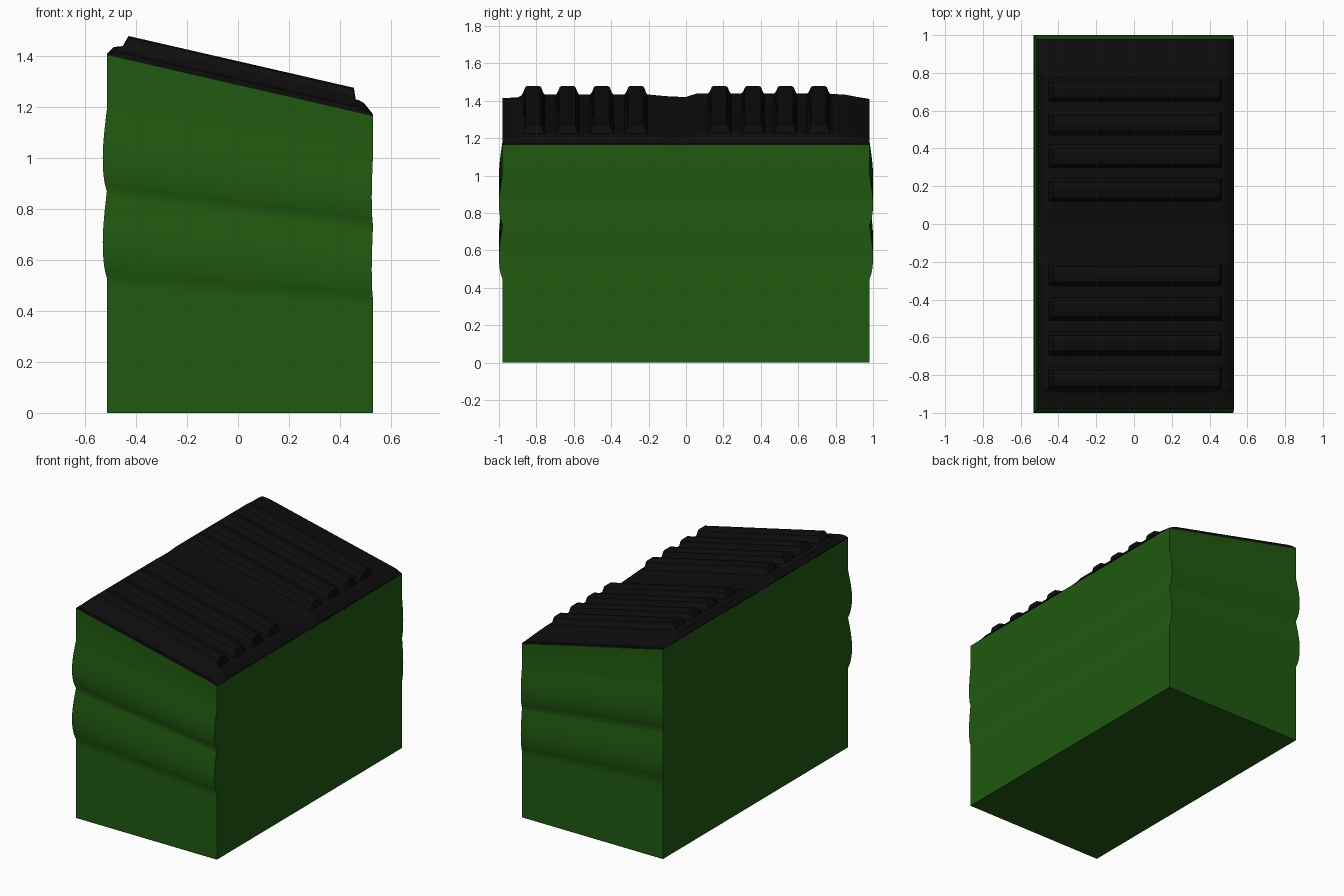
import bpy, bmesh, math

if "Cube" in bpy.data.objects:
    bpy.data.objects.remove(bpy.data.objects["Cube"])

X0, X1, Y = -0.515, 0.53, 0.98


def roof(x):
    # sloping rim plane of the body
    return 1.405 - (x - X0) * 0.24 / (X1 - X0)


def material(name, rgb):
    m = bpy.data.materials.new(name)
    m.diffuse_color = (*rgb, 1)
    m.use_nodes = True
    m.node_tree.nodes["Principled BSDF"].inputs["Base Color"].default_value = m.diffuse_color
    return m


def finish(bm, name, mat, angle):
    bmesh.ops.recalc_face_normals(bm, faces=bm.faces)
    me = bpy.data.meshes.new(name)
    bm.to_mesh(me)
    bm.free()
    ob = bpy.data.objects.new(name, me)
    bpy.context.collection.objects.link(ob)
    me.materials.append(mat)
    bpy.ops.object.select_all(action='DESELECT')
    ob.select_set(True)
    bpy.context.view_layer.objects.active = ob
    bpy.ops.object.shade_smooth_by_angle(angle=math.radians(angle))
    return ob


def lerp(pts, v):
    # piecewise linear lookup
    for (a, p), (b, q) in zip(pts, pts[1:]):
        if v <= b:
            return p + (q - p) * max(0, v - a) / (b - a)
    return pts[-1][1]


green = material("green", (0.014, 0.10, 0.005))
black = material("black", (0.004, 0.004, 0.004))

# Body: stacked rings with two swollen bands that slope with the lid
rows = [(0, 0, 0), (0.49, 0.42, 0)]
for zl0, zl1, zr0, zr1 in ((0.53, 0.87, 0.445, 0.735), (0.87, 1.19, 0.735, 1.01)):
    for i in range(12):
        t = i / 12
        rows.append((zl0 + (zl1 - zl0) * t, zr0 + (zr1 - zr0) * t,
                     math.sin(math.pi * t ** 0.75)))
rows += [(1.19, 1.01, 0), (roof(X0), roof(X1), 0)]
bm = bmesh.new()
rings = []
for zl, zr, s in rows:
    xl, xr, y = X0 - 0.016 * s, X1 - 0.005 * s, Y + 0.02 * s
    rings.append([bm.verts.new(c) for c in
                  ((xl, -y, zl), (xr, -y, zr), (xr, y, zr), (xl, y, zl))])
for a, b in zip(rings, rings[1:]):
    for i in range(4):
        j = (i + 1) % 4
        bm.faces.new((a[i], a[j], b[j], b[i]))
bm.faces.new(rings[0])
bm.faces.new(rings[-1])
finish(bm, "bin_body", green, 40)

# Lid: height field with raised ribs and a shallow dip in the middle
edge = [(X0, 0.1), (-0.488, 0.75), (-0.45, 1), (0.475, 1), (0.495, 0.85), (X1, 0.15)]
rib_span = [(-0.452, 0), (-0.43, 1), (0.455, 1), (0.462, 0)]
base = [(-Y, 0.022), (-0.9, 0.025), (-0.87, 0.045), (-0.22, 0.045), (-0.06, 0.031),
        (0, 0.03), (0.06, 0.05), (0.77, 0.048), (0.86, 0.042), (Y, 0.015)]
rib = [(-0.062, 0), (-0.052, 0.35), (-0.042, 0.88), (-0.032, 1),
       (0.032, 1), (0.042, 0.88), (0.052, 0.35), (0.062, 0)]
centres = [-0.817, -0.633, -0.45, -0.267, 0.18, 0.358, 0.533, 0.71]
xs = sorted({p[0] for p in edge + rib_span})
ys = sorted({p[0] for p in base} | {round(c + r[0], 4) for c in centres for r in rib})


def height(x, y):
    c = min(centres, key=lambda c: abs(c - y))
    b = lerp(base, y)
    return b * lerp(edge, x) + (0.094 - b) * lerp(rib_span, x) * lerp(rib, y - c)


bm = bmesh.new()
grid = [[bm.verts.new((x, y, roof(x) + height(x, y))) for x in xs] for y in ys]
for a, b in zip(grid, grid[1:]):
    for i in range(len(xs) - 1):
        bm.faces.new((a[i], a[i + 1], b[i + 1], b[i]))
# Lid skirt down to the rim
rim = [e for e in bm.edges if e.is_boundary]
ret = bmesh.ops.extrude_edge_only(bm, edges=rim)
for v in ret["geom"]:
    if isinstance(v, bmesh.types.BMVert):
        v.co.z = roof(v.co.x) - 0.004
finish(bm, "ribbed_lid", black, 35)
